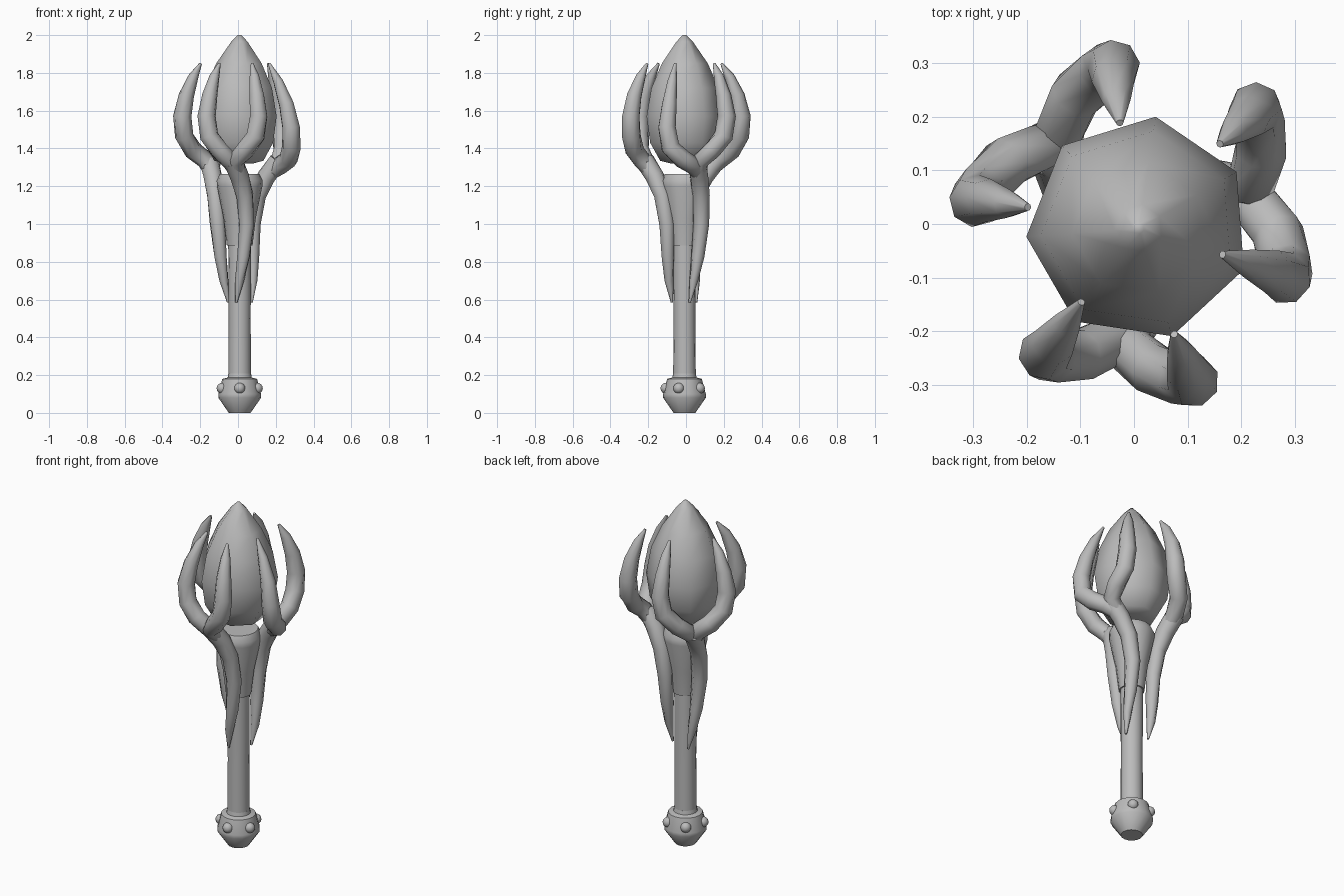
import bpy, bmesh
from math import radians, cos, sin, tau
from mathutils import Vector, Matrix

cube = bpy.data.objects.get("Cube")
if cube:
    bpy.data.objects.remove(cube, do_unlink=True)

GREY = (0.5, 0.5, 0.5, 1.0)
grey = bpy.data.materials.new("plain grey")
grey.use_nodes = True
grey.diffuse_color = GREY
grey.node_tree.nodes["Principled BSDF"].inputs["Base Color"].default_value = GREY

# The shaft axis sits slightly off the middle of the roots
AXIS = Vector((0.009, -0.008, 0))


def polar(radius, degrees, z):
    a = radians(degrees)
    return Vector((radius * cos(a), radius * sin(a), z))


def finish(name, bm, sharp=40):
    bmesh.ops.recalc_face_normals(bm, faces=bm.faces[:])
    mesh = bpy.data.meshes.new(name)
    bm.to_mesh(mesh)
    bm.free()
    obj = bpy.data.objects.new(name, mesh)
    bpy.context.collection.objects.link(obj)
    mesh.materials.append(grey)
    bpy.ops.object.select_all(action="DESELECT")
    obj.select_set(True)
    bpy.context.view_layer.objects.active = obj
    bpy.ops.object.shade_smooth_by_angle(angle=radians(sharp))


def skin(bm, rings):
    """Bridge rings of points into a closed, capped surface."""
    rows = [[bm.verts.new(p) for p in ring] for ring in rings]
    n = len(rows[0])
    for low, high in zip(rows, rows[1:]):
        for i in range(n):
            j = (i + 1) % n
            bm.faces.new((low[i], low[j], high[j], high[i]))
    bm.faces.new(rows[0][::-1])
    bm.faces.new(rows[-1])


def lathe(name, profile, sides, turn=0, sharp=40):
    bm = bmesh.new()
    skin(bm, [[AXIS + polar(r, turn + 360 * i / sides, z) for i in range(sides)]
              for r, z in profile])
    finish(name, bm, sharp)


def tube(bm, path, sides=8):
    """Sweep a tapering circle along (point, radius) pairs."""
    points = [p for p, _ in path]
    rings = []
    for k, (p, r) in enumerate(path):
        along = points[min(k + 1, len(path) - 1)] - points[max(k - 1, 0)]
        along.normalize()
        outward = Vector((p.x, p.y, 0))
        u = (outward - along * outward.dot(along)).normalized()
        v = along.cross(u)
        rings.append([p + r * (u * cos(tau * i / sides) + v * sin(tau * i / sides))
                      for i in range(sides)])
    skin(bm, rings)


# Shaft, flared cup and pommel
lathe("handle", [(0.06, 0.17), (0.058, 0.5), (0.061, 0.92)], 16)
lathe("cup", [(0.068, 0.885), (0.085, 1.03), (0.12, 1.2),
              (0.122, 1.23), (0.105, 1.265)], 16)
lathe("pommel", [(0.058, 0), (0.066, 0.012), (0.113, 0.08), (0.113, 0.1),
                 (0.092, 0.18), (0.064, 0.187), (0.06, 0.208)], 16, sharp=50)

# Five round studs on the pommel
for k in range(5):
    bm = bmesh.new()
    place = Matrix.Translation(AXIS + polar(0.098, 72 * k - 90, 0.13))
    bmesh.ops.create_uvsphere(bm, u_segments=12, v_segments=8, radius=0.029, matrix=place)
    finish(f"stud_{k + 1}", bm)

# Faceted teardrop gem
lathe("gem", [(0.075, 1.32), (0.135, 1.335), (0.19, 1.43), (0.21, 1.57),
              (0.183, 1.72), (0.125, 1.85), (0.045, 1.965), (0.01, 2.0)],
      7, turn=30, sharp=60)

# Three roots, each forking into two claws around the gem
STEM = [(0.075, 0.585, 0, 0.006), (0.09, 0.7, 12, 0.024), (0.1, 0.83, 24, 0.035),
        (0.112, 1.0, 31, 0.042), (0.13, 1.15, 23, 0.046), (0.165, 1.25, 10, 0.05),
        (0.22, 1.335, 0, 0.052)]
CLAW = [(0.165, 1.25, 0, 0.03), (0.222, 1.335, 0.15, 0.048), (0.264, 1.39, 0.55, 0.05),
        (0.292, 1.465, 0.92, 0.051), (0.3, 1.57, 1.02, 0.049), (0.28, 1.68, 1, 0.041),
        (0.245, 1.78, 1, 0.027), (0.21, 1.85, 1, 0.007)]
# Fork direction, then direction, reach, tip pull and sag of both claws
FORKS = {"front": (-97, (-124, 1, 0.035, 0), (-70, 1.04, 0, 0)),
         "left": (15, (-19, 1.02, 0.04, 0.06), (43, 1.04, 0, 0)),
         "back": (134, (98, 1, 0.02, 0), (171, 1, 0.01, 0))}

for side, (middle, *claws) in FORKS.items():
    bm = bmesh.new()
    tube(bm, [(polar(r, middle + turn, z), width) for r, z, turn, width in STEM])
    for end, reach, pull, sag in claws:
        path = []
        for k, (r, z, t, width) in enumerate(CLAW):
            bend = k / (len(CLAW) - 1)
            angle = middle + (end - middle) * t + 10 * (k == 0)
            path.append((polar(r * reach - pull * bend ** 3, angle,
                               z - sag * sin(bend * tau / 2)), width))
        tube(bm, path)
    finish(f"{side}_forked_root", bm, 60)
